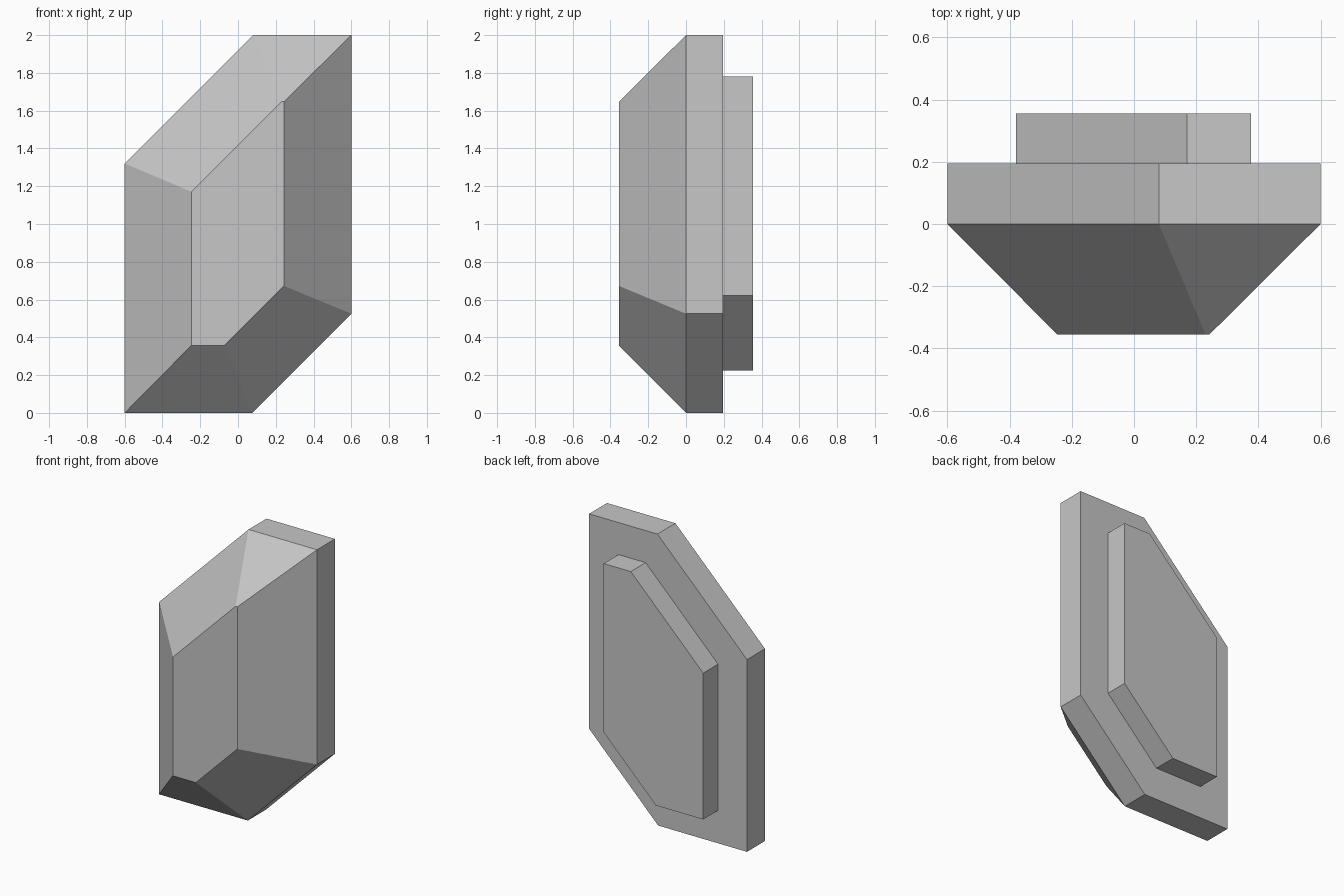
import bpy
import bmesh

cube = bpy.data.objects.get("Cube")
if cube:
    bpy.data.objects.remove(cube, do_unlink=True)

grey = bpy.data.materials.new("plain grey")
grey.use_nodes = True
colour = (0.57, 0.57, 0.57, 1)
grey.diffuse_color = colour
grey.node_tree.nodes["Principled BSDF"].inputs["Base Color"].default_value = colour


def outline(left, right, bottom, top, low_x, low_z, high_x, high_z):
    """Rectangle with its lower +x and upper -x corners cut off."""
    return [(left, bottom), (low_x, bottom), (right, low_z),
            (right, top), (high_x, top), (left, high_z)]


def loft(name, sections):
    """Solid through matching outlines, each given with its y position."""
    bm = bmesh.new()
    rings = [[bm.verts.new((x, y, z)) for x, z in pts] for y, pts in sections]
    for a, b in zip(rings, rings[1:]):
        for i in range(len(a)):
            j = (i + 1) % len(a)
            bm.faces.new((a[i], a[j], b[j], b[i]))
    bm.faces.new(rings[0])
    bm.faces.new(rings[-1][::-1])
    bmesh.ops.recalc_face_normals(bm, faces=bm.faces[:])
    mesh = bpy.data.meshes.new(name)
    bm.to_mesh(mesh)
    bm.free()
    mesh.materials.append(grey)
    obj = bpy.data.objects.new(name, mesh)
    bpy.context.collection.objects.link(obj)
    return obj


# Main slab with its sloping front
rim = outline(-0.6, 0.6, 0, 2, 0.075, 0.525, 0.08, 1.32)
face = outline(-0.247, 0.243, 0.357, 1.648, -0.072, 0.672, 0.23, 1.171)
loft("faceted_body", [(-0.355, face), (0, rim), (0.195, rim)])

# Raised panel on the back
panel = outline(-0.38, 0.376, 0.225, 1.78, -0.02, 0.621, 0.17, 1.23)
loft("back_panel", [(0.195, panel), (0.356, panel)])
